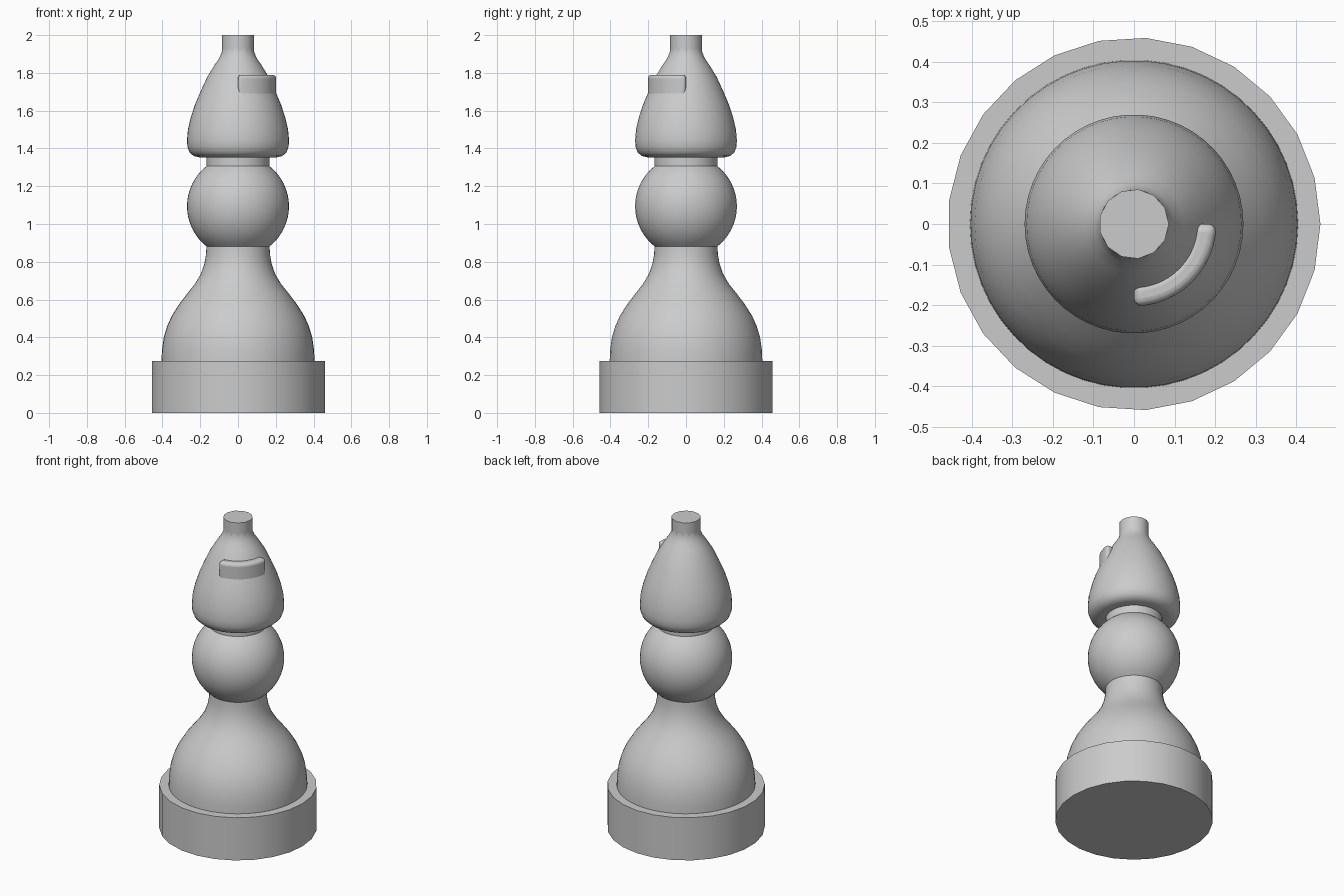
import bpy, bmesh, math

cube = bpy.data.objects.get("Cube")
if cube:
    bpy.data.objects.remove(cube, do_unlink=True)

SIDES = 25

grey = bpy.data.materials.new("light grey")
grey.use_nodes = True
grey.diffuse_color = (0.6, 0.6, 0.6, 1)
grey.node_tree.nodes["Principled BSDF"].inputs["Base Color"].default_value = (0.6, 0.6, 0.6, 1)


def finish(name, bm, angle=35):
    bmesh.ops.recalc_face_normals(bm, faces=bm.faces)
    mesh = bpy.data.meshes.new(name)
    bm.to_mesh(mesh)
    bm.free()
    mesh.materials.append(grey)
    obj = bpy.data.objects.new(name, mesh)
    bpy.context.collection.objects.link(obj)
    bpy.ops.object.select_all(action='DESELECT')
    obj.select_set(True)
    bpy.context.view_layer.objects.active = obj
    bpy.ops.object.shade_smooth_by_angle(angle=math.radians(angle))
    return obj


def lathe(name, profile, sides=SIDES):
    """Turn a list of (radius, height) into a closed solid."""
    bm = bmesh.new()
    rings = []
    for r, z in profile:
        rings.append([bm.verts.new((r * math.cos(math.tau * i / sides),
                                    r * math.sin(math.tau * i / sides), z))
                      for i in range(sides)])
    for low, high in zip(rings, rings[1:]):
        for i in range(sides):
            j = (i + 1) % sides
            bm.faces.new((low[i], low[j], high[j], high[i]))
    bm.faces.new(rings[0])
    bm.faces.new(rings[-1])
    return finish(name, bm)


# Foot and flared body
lathe("base", [(0.46, 0), (0.46, 0.275)])
lathe("body", [(0.405, 0.27), (0.403, 0.33), (0.393, 0.4), (0.375, 0.46),
               (0.35, 0.515), (0.312, 0.575), (0.27, 0.63), (0.23, 0.68),
               (0.197, 0.735), (0.178, 0.79), (0.169, 0.84), (0.167, 0.89)], 50)

# Ball, trimmed where it meets the body and the collar
half = math.acos(0.167 / 0.27)
angles = [half * (k / 8 - 1) for k in range(17)]
lathe("ball", [(0.27 * math.cos(a), 1.094 + 0.27 * math.sin(a)) for a in angles], 50)
lathe("collar", [(0.167, 1.3), (0.167, 1.36)])

# Drop-shaped head and the blunt tip on it
lathe("head", [(0.167, 1.355), (0.205, 1.353), (0.235, 1.36), (0.257, 1.38),
               (0.268, 1.41), (0.27, 1.445), (0.265, 1.5), (0.25, 1.565),
               (0.227, 1.635), (0.197, 1.705), (0.162, 1.78), (0.122, 1.845),
               (0.098, 1.88), (0.086, 1.91), (0.084, 1.93)], 50)
lathe("tip", [(0.086, 1.89), (0.086, 2)], 13)

# Curved ridge hugging the front left of the head
bm = bmesh.new()
steps = 12
arc = [-math.pi / 2 + math.pi / 2 * k / steps for k in range(steps + 1)]
inner = [bm.verts.new((0.147 * math.cos(a), 0.147 * math.sin(a), 1.66)) for a in arc]
outer = [bm.verts.new((0.203 * math.cos(a), 0.203 * math.sin(a), 1.66)) for a in arc]
for k in range(steps):
    bm.faces.new((inner[k], outer[k], outer[k + 1], inner[k + 1]))
top = bmesh.ops.extrude_face_region(bm, geom=bm.faces[:])["geom"]
bmesh.ops.translate(bm, vec=(0, 0, 0.13),
                    verts=[v for v in top if isinstance(v, bmesh.types.BMVert)])
ridge = finish("ridge", bm, 50)
bevel = ridge.modifiers.new("rounding", 'BEVEL')
bevel.width = 0.024
bevel.segments = 4
bevel.limit_method = 'ANGLE'
bevel.angle_limit = math.radians(50)
for poly in ridge.data.polygons:
    poly.use_smooth = True
